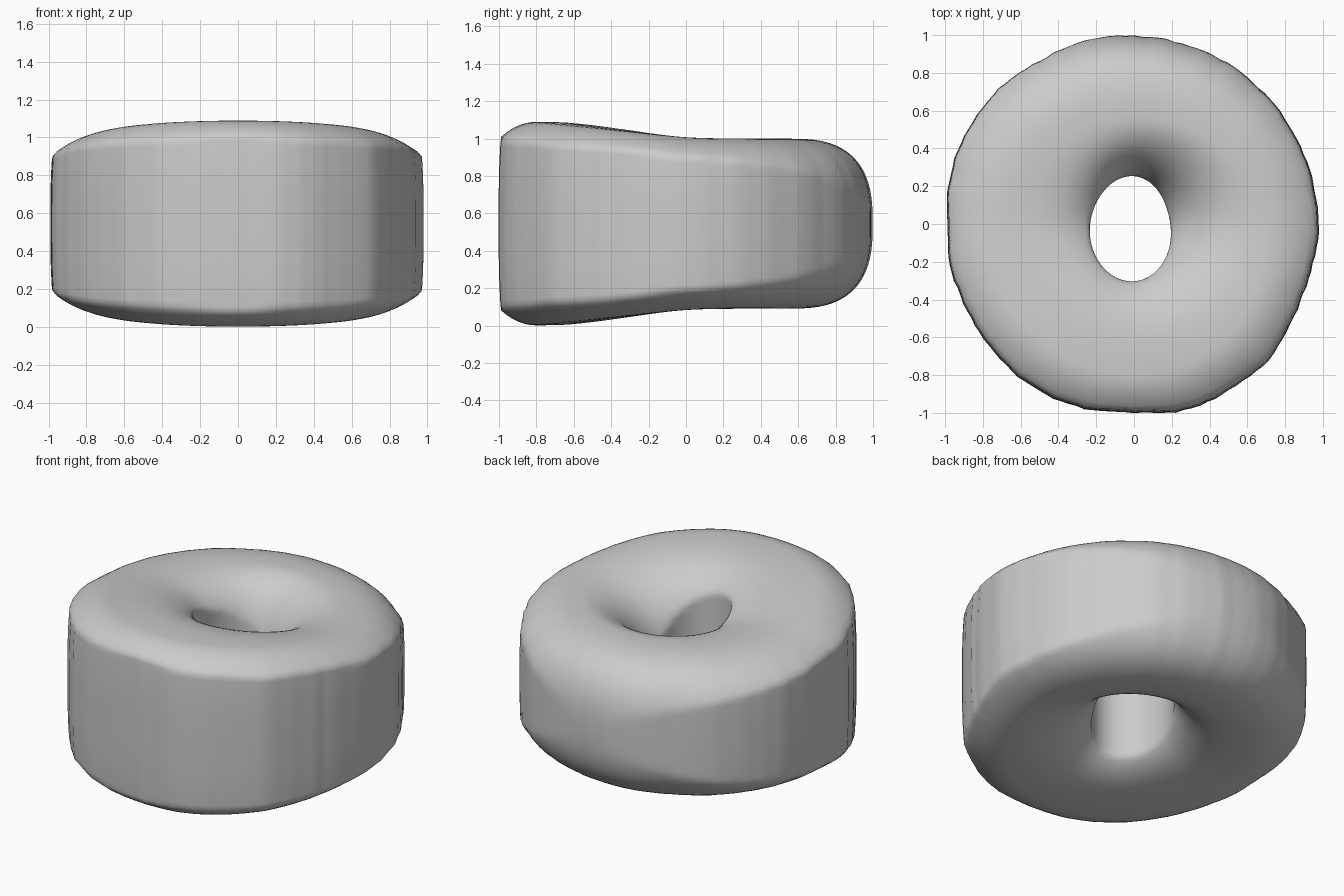
import bpy, bmesh, math, random

cube = bpy.data.objects.get("Cube")
if cube:
    bpy.data.objects.remove(cube)

random.seed(4)
COLUMNS, HALF = 144, 20      # columns round the ring, steps per quarter profile
MID = 0.545                  # height of the mirror plane

# Outer radius every 15 degrees, counter-clockwise from +x
OUTLINE = [.98, .973, .975, .977, .985, .99, .995, 1.005, 1.0, 1.012, 1.012, 1.008,
           .99, .997, .995, 1.008, 1.018, 1.012, 1.0, 1.022, 1.014, 1.012, .98, .968]


def outer_radius(angle):
    """Smooth periodic curve through the outline radii."""
    f = angle / math.tau * len(OUTLINE)
    i, t = int(f), f % 1
    a, b, c, d = (OUTLINE[(i + k) % len(OUTLINE)] for k in (-1, 0, 1, 2))
    return b + .5 * t * (c - a + t * (2*a - 5*b + 4*c - d + t * (3 * (b - c) + d - a)))


def hole_radius(angle):
    """Oval hole, a little off centre."""
    rx, ry = .212, .278
    return (rx * ry / math.hypot(ry * math.cos(angle), rx * math.sin(angle))
            - .02 * math.cos(angle) - .025 * math.sin(angle))


def section(angle):
    """Closed cross-section: a domed oval trimmed by the outer wall and the hole wall."""
    front = -math.sin(angle)
    back = max(0, -front)
    steep = math.cos(angle - math.radians(225))    # hole wall is steepest at front right
    height = .453 + .045 * (front + math.sqrt(front * front + .04))
    crest = .68 + .12 * front
    outer = outer_radius(angle) + random.uniform(-.004, .004)
    inner = hole_radius(angle)
    rim = (2 + .7 * back, outer + .16 * (1 - back))
    funnel = (2.5 + .7 * steep, inner - .05 * (1 + steep))
    points = []
    for i in range(4 * HALF):
        a = math.tau * i / (4 * HALF)
        c, s = math.cos(a), math.sin(a)
        power, edge = rim if c > 0 else funnel
        h = abs(s) ** (2 / power)
        r = crest + (edge - crest) * abs(c) ** (2 / power)
        r = max(inner, min(r, outer - .02 * h ** 3))
        points.append((r, MID + math.copysign(height * h, s)))
    return points


# Ring body
bm = bmesh.new()
rings = []
for col in range(COLUMNS):
    ang = math.tau * col / COLUMNS
    rings.append([bm.verts.new((r * math.cos(ang), r * math.sin(ang), z))
                  for r, z in section(ang)])
for col in range(COLUMNS):
    here, there = rings[col], rings[(col + 1) % COLUMNS]
    for i in range(4 * HALF):
        j = (i + 1) % (4 * HALF)
        bm.faces.new((here[i], there[i], there[j], here[j]))
bmesh.ops.recalc_face_normals(bm, faces=bm.faces)
for face in bm.faces:
    face.smooth = True
mesh = bpy.data.meshes.new("ring_body")
bm.to_mesh(mesh)
bm.free()
ring = bpy.data.objects.new("ring_body", mesh)
bpy.context.collection.objects.link(ring)

# Plain grey
grey = bpy.data.materials.new("plain_grey")
grey.use_nodes = True
color = (.6, .6, .6, 1)
grey.diffuse_color = color
grey.node_tree.nodes["Principled BSDF"].inputs["Base Color"].default_value = color
mesh.materials.append(grey)
